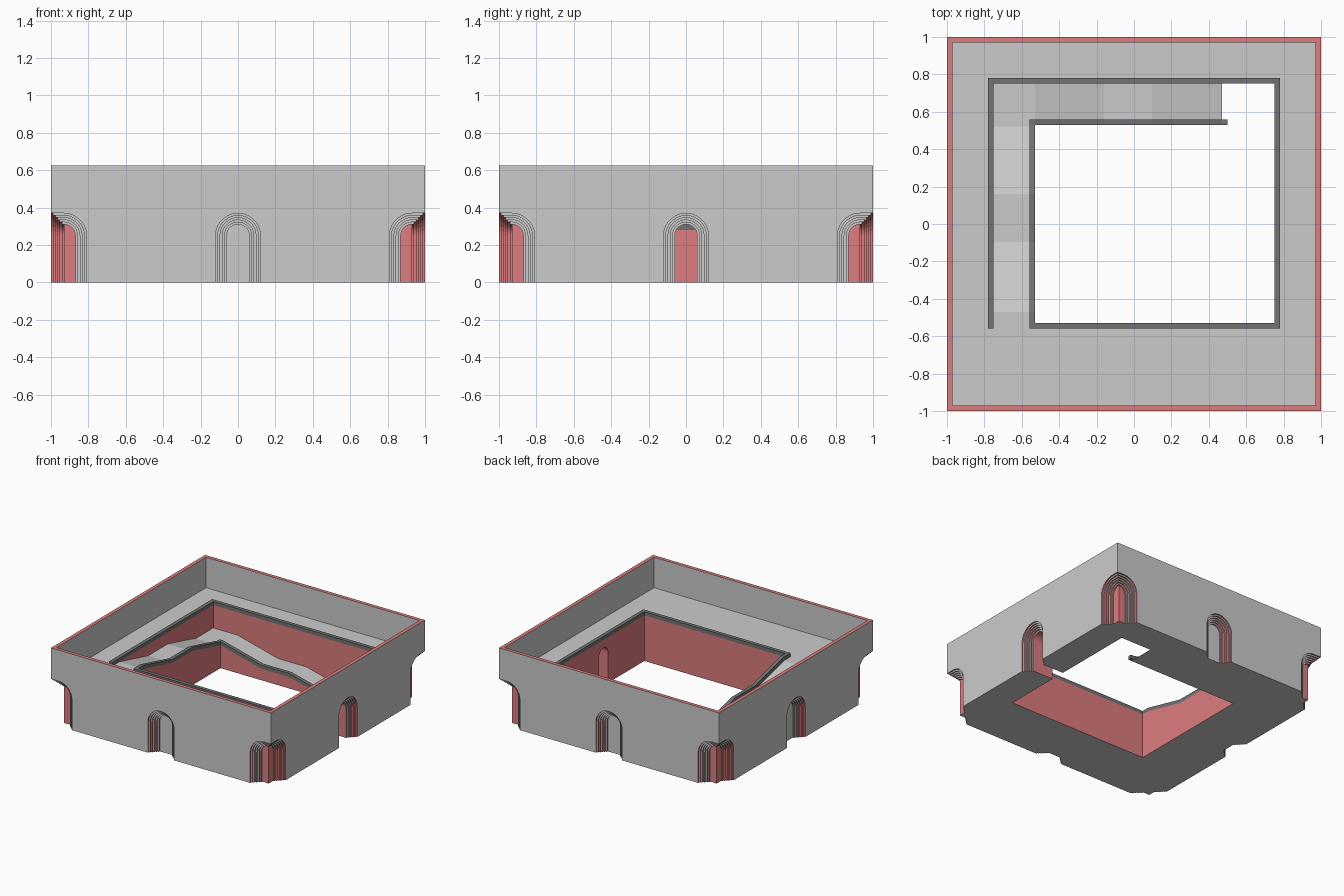
import bpy, bmesh, math
from mathutils import Matrix

if "Cube" in bpy.data.objects:
    bpy.data.objects.remove(bpy.data.objects["Cube"])

H, FLOOR, RAIL, STEPS, DEPTH = 0.625, 0.375, 0.03, 6, 0.07


def material(name, rgb):
    m = bpy.data.materials.new(name)
    m.diffuse_color = (*rgb, 1)
    m.use_nodes = True
    m.node_tree.nodes["Principled BSDF"].inputs["Base Color"].default_value = m.diffuse_color
    return m


RED = material("red_paint", (0.72, 0.20, 0.21))
DARK = material("dark_stone", (0.17, 0.17, 0.17))


def add_prism(bm, pts, axis, a, b, matrix=None):
    """Extrude a 2D outline along an axis from a to b."""
    place = {"x": lambda p, t: (t, p[0], p[1]),
             "y": lambda p, t: (p[0], t, p[1]),
             "z": lambda p, t: (p[0], p[1], t)}[axis]
    rings = [[bm.verts.new(place(p, t)) for p in pts] for t in (a, b)]
    bm.faces.new(rings[0])
    bm.faces.new(rings[1])
    n = len(pts)
    for i in range(n):
        j = (i + 1) % n
        bm.faces.new((rings[0][i], rings[0][j], rings[1][j], rings[1][i]))
    if matrix is not None:
        bmesh.ops.transform(bm, matrix=matrix, verts=rings[0] + rings[1])


def finish(name, bm, mat=None):
    bmesh.ops.recalc_face_normals(bm, faces=bm.faces)
    me = bpy.data.meshes.new(name)
    bm.to_mesh(me)
    bm.free()
    ob = bpy.data.objects.new(name, me)
    bpy.context.collection.objects.link(ob)
    if mat:
        me.materials.append(mat)
    return ob


def prism(name, pts, axis, a, b, mat=None):
    bm = bmesh.new()
    add_prism(bm, pts, axis, a, b)
    return finish(name, bm, mat)


def rect(x0, y0, x1, y1):
    return [(x0, y0), (x1, y0), (x1, y1), (x0, y1)]


def arch(hw):
    """Round-headed doorway outline centred on 0."""
    arc = [(-hw * math.cos(math.pi * i / 14), 0.25 + hw * math.sin(math.pi * i / 14))
           for i in range(15)]
    return [(-hw, -0.1)] + arc + [(hw, -0.1)]


def half_arch(hw):
    """Half of a doorway that wraps round a corner of the block."""
    arc = [(0.93 - hw * math.cos(math.pi * i / 14), 0.25 + hw * math.sin(math.pi * i / 14))
           for i in range(8)]
    return [(0.93 - hw, -0.1)] + arc + [(1.05, 0.25 + hw), (1.05, -0.1)]


# Solid block
block = prism("gallery_block", rect(-1, -1, 1, 1), "z", 0, H)
cutters = []

# Space inside the outer wall, and the courtyard opening
cutters.append(prism("upper_cut", rect(-.97, -.97, .97, .97), "z", FLOOR, 1))
cutters.append(prism("court_cut", [(-.53, -.53), (.75, -.53), (.75, .75), (.47, .75),
                                   (.47, .53), (-.53, .53)], "z", -1, 1))

# Two-legged ramp with landings
r = FLOOR / 4
leg_x = [(.47, 0), (.095, r), (-.16, r), (-.53, 2 * r)]
leg_y = [(.53, 2 * r), (.16, 3 * r), (-.095, 3 * r), (-.47, FLOOR)]
cutters.append(prism("ramp_cut_x", [(.48, -.0025)] + leg_x[1:] + [(-.75, 2 * r), (-.75, .6), (.48, .6)],
                     "y", .52, .75))
cutters.append(prism("ramp_cut_y", leg_y + [(-.47, .6), (.53, .6)], "x", -.75, -.52))

# Stepped doorways: one in each side and one round each corner
for i in range(STEPS):
    hw = 0.12 - 0.06 * i / (STEPS - 1)
    d = -1 + DEPTH * (i + 1) / STEPS
    fronts, sides = bmesh.new(), bmesh.new()
    for k in range(4):
        turn = Matrix.Rotation(k * math.pi / 2, 4, "Z")
        passage = k == 1 and i == STEPS - 1     # right doorway opens to the court
        add_prism(fronts, arch(hw), "y", -1.05, -.7 if passage else d, turn)
        add_prism(fronts, half_arch(hw), "y", -1.05, d, turn)
        swap = Matrix(((0, -1, 0, 0), (-1, 0, 0, 0), (0, 0, 1, 0), (0, 0, 0, 1)))
        add_prism(sides, half_arch(hw), "y", -1.05, d, turn @ swap)
    cutters += [finish("door_cut", fronts), finish("corner_cut", sides)]

for c in cutters:
    c.hide_render = True
    m = block.modifiers.new("cut", "BOOLEAN")
    m.operation, m.solver, m.object = "DIFFERENCE", "EXACT", c

# Bake the cuts and drop the helpers
bpy.context.view_layer.update()
baked = bpy.data.meshes.new_from_object(block.evaluated_get(bpy.context.evaluated_depsgraph_get()))
block.modifiers.clear()
block.data = baked
for c in cutters:
    bpy.data.objects.remove(c, do_unlink=True)

# Red paint: wall rim, courtyard walls, door jambs, corner door panels
baked.materials.clear()
baked.materials.append(None)
baked.materials.append(RED)
for p in baked.polygons:
    c, n = p.center, p.normal
    ax, ay = abs(c.x), abs(c.y)
    far, near = max(ax, ay), min(ax, ay)
    outward = abs(n.x if ax > ay else n.y) > 0.9
    rim = n.z > 0.9 and c.z > 0.6
    court = far < 0.76 and abs(n.z) < 0.5
    tunnel = 0.74 < c.x < 0.94 and ay < 0.07 and 0.01 < c.z < 0.32
    niche = 0.92 < far < 0.999 and 0.01 < c.z < 0.372
    jamb = niche and not outward
    panel = niche and outward and far < 0.935 and near > 0.8
    p.material_index = int(rim or court or tunnel or jamb or panel)
    p.use_smooth = False

# Level rails round the courtyard edge
T = FLOOR + RAIL
prism("left_rail", rect(-.78, -.56, -.75, .75), "z", FLOOR, T, DARK)
prism("back_rail", rect(-.78, .75, .78, .78), "z", FLOOR, T, DARK)
prism("right_rail", rect(.75, -.56, .78, .75), "z", FLOOR, T, DARK)
prism("front_rail", rect(-.56, -.56, .75, -.53), "z", FLOOR, T, DARK)


# Rails that follow the ramp
def ramp_rail(name, line, axis, a, b):
    prism(name, line + [(u, z + RAIL) for u, z in reversed(line)], axis, a, b, DARK)


ramp_rail("ramp_rail_lower", [(.50, 0)] + leg_x + [(-.56, 2 * r)], "y", .53, .56)
ramp_rail("ramp_rail_upper", leg_y + [(-.53, FLOOR)], "x", -.56, -.53)
